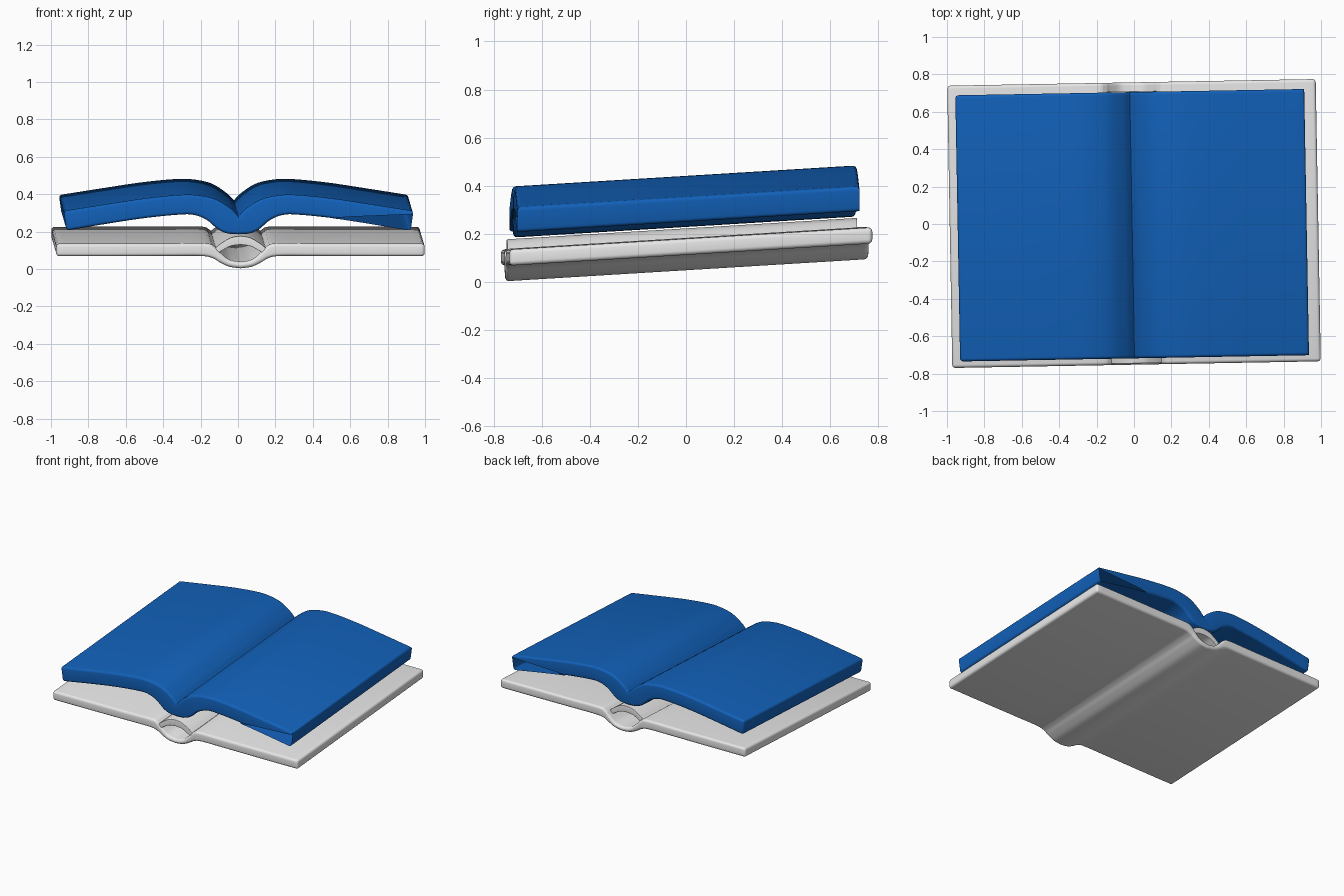
import bpy, bmesh
from mathutils import Vector

cube = bpy.data.objects.get("Cube")
if cube:
    bpy.data.objects.remove(cube)

SLOPE = 0.061   # rise from front to back
TURN = 0.018    # slight turn in plan


def material(name, rgb):
    m = bpy.data.materials.new(name)
    m.use_nodes = True
    m.diffuse_color = (*rgb, 1)
    m.node_tree.nodes["Principled BSDF"].inputs["Base Color"].default_value = (*rgb, 1)
    return m


def smooth_curve(points, steps=6):
    """Catmull-Rom curve through 2D points."""
    p = [Vector(q) for q in points]
    p = [2 * p[0] - p[1]] + p + [2 * p[-1] - p[-2]]
    out = []
    for a, b, c, d in zip(p, p[1:], p[2:], p[3:]):
        for i in range(steps):
            t = i / steps
            out.append(0.5 * (2 * b + (c - a) * t + (2 * a - 5 * b + 4 * c - d) * t * t
                              + (3 * b - a - 3 * c + d) * t ** 3))
    return out + [p[-2]]


def mirrored(half):
    """Half curve starting on the centre line, made into a left-to-right whole."""
    return [Vector((-v.x, v.y)) for v in reversed(half[1:])] + half


def slab(name, top, bottom, front, back, bevel, mat, shift=0.0):
    """Extrude the section between two half curves from front to back."""
    upper, lower = mirrored(smooth_curve(top)), mirrored(smooth_curve(bottom))
    loop = upper + lower[::-1]
    bm = bmesh.new()
    rings = [[bm.verts.new((v.x + shift, y, v.y)) for v in loop] for y in (front, back)]
    n, m = len(loop), len(upper)
    for i in range(n):
        j = (i + 1) % n
        bm.faces.new((rings[0][i], rings[0][j], rings[1][j], rings[1][i]))
    for ring in rings:
        for i in range(m - 1):
            bm.faces.new((ring[i], ring[i + 1], ring[n - 2 - i], ring[n - 1 - i]))
    bmesh.ops.recalc_face_normals(bm, faces=bm.faces)
    # round the end rims and the outer corners
    sharp = [e for e in bm.edges if e.calc_face_angle(0) > 0.9
             and abs(sum(v.co.x - shift for v in e.verts)) > 1e-4 or
             len({f.normal.to_tuple(1) for f in e.link_faces}) == 2
             and any(abs(f.normal.y) > 0.9 for f in e.link_faces)]
    bmesh.ops.bevel(bm, geom=sharp, offset=bevel, segments=4, profile=0.5,
                    affect='EDGES', clamp_overlap=True)
    # lean and turn the finished slab
    for v in bm.verts:
        x, y, z = v.co
        v.co = (x - TURN * y, y + TURN * x, z + SLOPE * (y + 0.75))
    mesh = bpy.data.meshes.new(name)
    bm.to_mesh(mesh)
    bm.free()
    mesh.materials.append(mat)
    obj = bpy.data.objects.new(name, mesh)
    bpy.context.collection.objects.link(obj)
    bpy.ops.object.select_all(action='DESELECT')
    obj.select_set(True)
    bpy.context.view_layer.objects.active = obj
    bpy.ops.object.shade_smooth_by_angle(angle=0.7)
    return obj


blue = material("page blue", (0.006, 0.12, 0.49))
grey = material("cover grey", (0.8, 0.8, 0.8))

# open page block
slab("pages",
     [(0, 0.28), (0.04, 0.32), (0.12, 0.37), (0.22, 0.392), (0.32, 0.393),
      (0.5, 0.375), (0.7, 0.345), (0.935, 0.308)],
     [(0, 0.183), (0.06, 0.188), (0.11, 0.21), (0.17, 0.26), (0.24, 0.287),
      (0.32, 0.288), (0.5, 0.27), (0.7, 0.24), (0.92, 0.203)],
     -0.718, 0.705, 0.02, blue, shift=-0.01)

# cover boards with the hollow spine trough
slab("cover",
     [(0, 0.038), (0.06, 0.05), (0.11, 0.09), (0.14, 0.12), (0.19, 0.137),
      (0.4, 0.136), (0.7, 0.136), (0.985, 0.135)],
     [(0, 0.003), (0.06, 0.012), (0.11, 0.035), (0.15, 0.058), (0.21, 0.069),
      (0.4, 0.069), (0.7, 0.068), (0.985, 0.068)],
     -0.752, 0.757, 0.026, grey)

# arched strip that joins the pages to the spine
slab("spine_arch",
     [(0, 0.177), (0.05, 0.168), (0.1, 0.14), (0.13, 0.117), (0.15, 0.1)],
     [(0, 0.13), (0.05, 0.123), (0.09, 0.103), (0.115, 0.088), (0.13, 0.08)],
     -0.745, 0.71, 0.012, grey)
